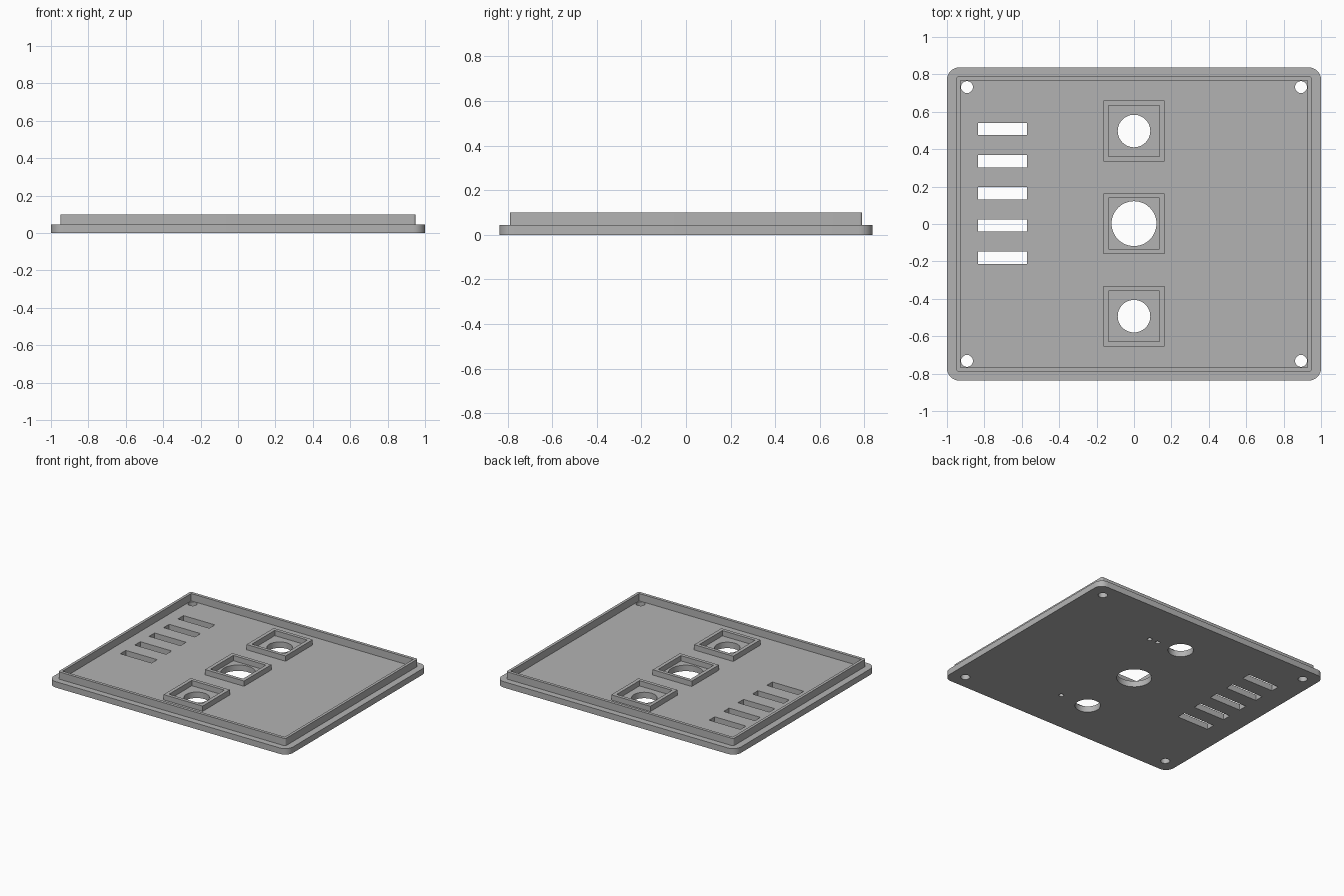
import bpy
import bmesh
from mathutils import Matrix, Vector

if "Cube" in bpy.data.objects:
    bpy.data.objects.remove(bpy.data.objects["Cube"], do_unlink=True)

PLATE_TOP = 0.045
RIM_TOP = 0.10
SOCKET_TOP = 0.085

grey = bpy.data.materials.new("plain grey")
grey.use_nodes = True
GREY = (0.45, 0.45, 0.45, 1)
grey.diffuse_color = GREY
grey.node_tree.nodes["Principled BSDF"].inputs["Base Color"].default_value = GREY


def add_box(bm, x, y, width, depth, z0, z1, radius=0):
    """Box with optional rounded vertical edges."""
    size = Matrix.Diagonal((width, depth, z1 - z0, 1))
    place = Matrix.Translation((x, y, (z0 + z1) / 2))
    verts = bmesh.ops.create_cube(bm, size=1, matrix=place @ size)["verts"]
    if radius:
        edges = {e for v in verts for e in v.link_edges
                 if abs(e.verts[0].co.z - e.verts[1].co.z) > 0.001}
        bmesh.ops.bevel(bm, geom=list(edges), offset=radius, segments=8,
                        profile=0.5, affect='EDGES')


def add_cylinder(bm, x, y, radius, z0, z1, segments=48):
    bmesh.ops.create_cone(bm, cap_ends=True, segments=segments, radius1=radius,
                          radius2=radius, depth=z1 - z0,
                          matrix=Matrix.Translation((x, y, (z0 + z1) / 2)))


def make_object(name, bm):
    mesh = bpy.data.meshes.new(name)
    bm.to_mesh(mesh)
    bm.free()
    mesh.materials.append(grey)
    obj = bpy.data.objects.new(name, mesh)
    bpy.context.collection.objects.link(obj)
    return obj


def cut(obj, cutter):
    """Subtract the cutter, apply the result and discard the cutter."""
    cutter.hide_render = True
    mod = obj.modifiers.new("cut", 'BOOLEAN')
    mod.operation = 'DIFFERENCE'
    mod.solver = 'EXACT'
    mod.object = cutter
    select_only(obj)
    bpy.ops.object.modifier_apply(modifier=mod.name)
    bpy.data.objects.remove(cutter, do_unlink=True)


def select_only(obj):
    bpy.ops.object.select_all(action='DESELECT')
    obj.select_set(True)
    bpy.context.view_layer.objects.active = obj


def frame(name, x, y, outer, inner, top, radius=0):
    """Upright rectangular wall standing on the plate."""
    bm = bmesh.new()
    add_box(bm, x, y, *outer, PLATE_TOP, top, radius)
    wall = make_object(name, bm)
    bm = bmesh.new()
    add_box(bm, x, y, *inner, 0, 0.2)
    cut(wall, make_object(name + "_cutter", bm))
    return wall


# Base plate with rounded corners
bm = bmesh.new()
add_box(bm, 0, 0, 2, 1.674, 0, PLATE_TOP, 0.065)
plate = make_object("base_plate", bm)

# Openings: screw holes, vent slots, round ports, small blind holes underneath
ports = [("back", 0.497, 0.087), ("middle", 0.002, 0.12), ("front", -0.493, 0.087)]
bm = bmesh.new()
for sx in (-1, 1):
    for sy in (-1, 1):
        add_cylinder(bm, sx * 0.893, sy * 0.732, 0.032, -0.1, 0.2, 24)
for i in range(5):
    add_box(bm, -0.703, 0.508 - i * 0.172, 0.262, 0.066, -0.1, 0.2)
for _, y, radius in ports:
    add_cylinder(bm, 0, y, radius, -0.1, 0.2)
for x, y in ((0.26, 0.476), (0.19, 0.478), (0.23, -0.5)):
    add_cylinder(bm, x, y, 0.017, -0.1, 0.025, 16)
cut(plate, make_object("opening_cutter", bm))

# Raised rim and square socket walls
parts = [plate, frame("raised_rim", 0, 0, (1.898, 1.58), (1.856, 1.534), RIM_TOP, 0.012)]
for name, y, _ in ports:
    parts.append(frame(name + "_socket", 0, y, (0.326, 0.324), (0.272, 0.272), SOCKET_TOP))

for obj in parts:
    select_only(obj)
    bpy.ops.object.shade_smooth_by_angle()
